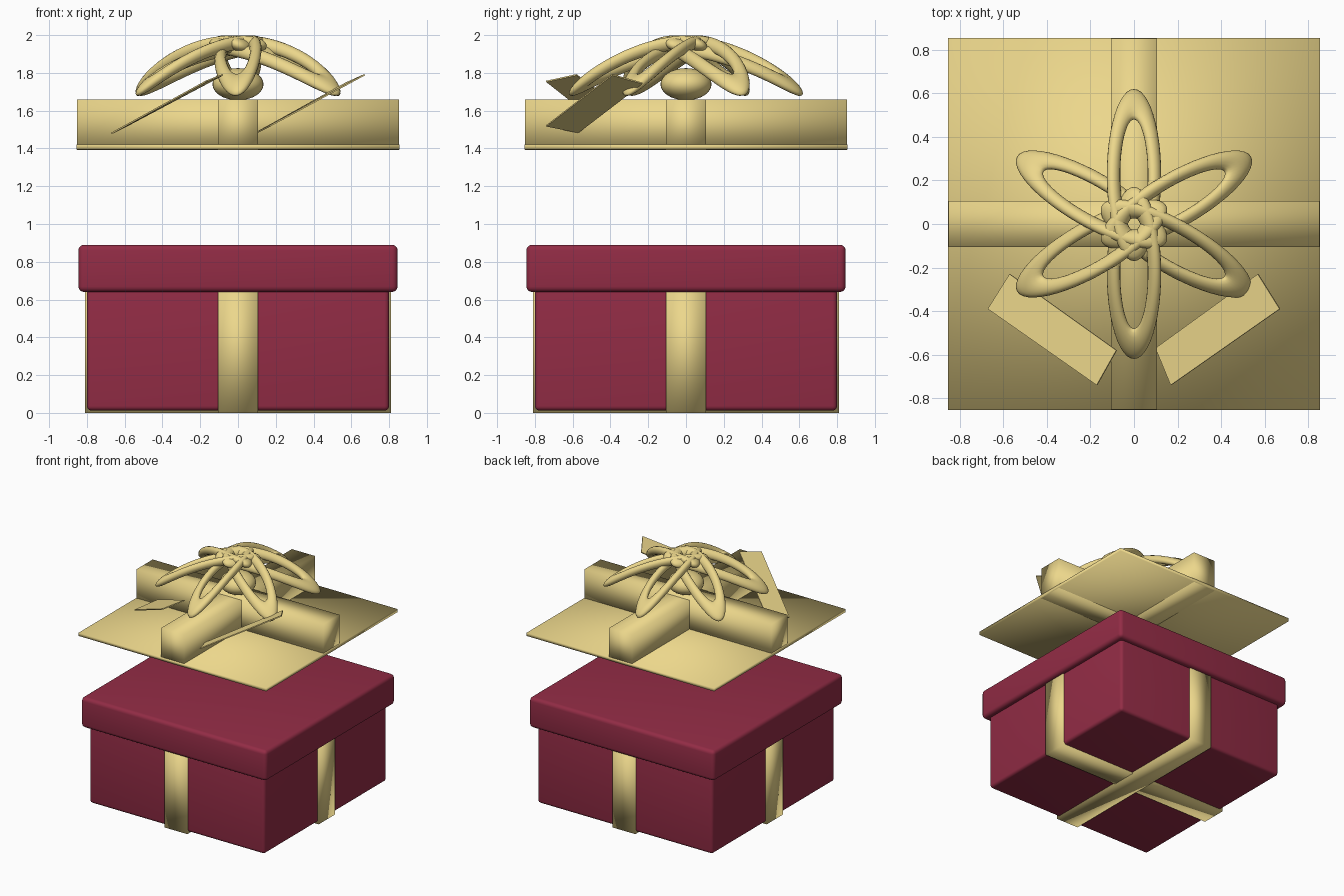
import bpy, bmesh, math
from mathutils import Vector

if "Cube" in bpy.data.objects:
    bpy.data.objects.remove(bpy.data.objects["Cube"])


def material(name, color):
    m = bpy.data.materials.new(name)
    m.diffuse_color = color
    m.use_nodes = True
    m.node_tree.nodes["Principled BSDF"].inputs["Base Color"].default_value = m.diffuse_color
    return m


RED = material("red_card", (0.29, 0.025, 0.06, 1))
GOLD = material("gold_ribbon", (0.84, 0.68, 0.26, 1))


def finish(name, bm, mat, smooth=True):
    bmesh.ops.recalc_face_normals(bm, faces=bm.faces)
    me = bpy.data.meshes.new(name)
    bm.to_mesh(me)
    bm.free()
    me.materials.append(mat)
    me.polygons.foreach_set("use_smooth", [smooth] * len(me.polygons))
    ob = bpy.data.objects.new(name, me)
    bpy.context.collection.objects.link(ob)
    return ob


def box(name, hx, hy, z0, z1, mat, bevel=0):
    bm = bmesh.new()
    bmesh.ops.create_cube(bm, size=1)
    for v in bm.verts:
        v.co = (v.co.x * 2 * hx, v.co.y * 2 * hy, z0 + (v.co.z + 0.5) * (z1 - z0))
    if bevel:
        bmesh.ops.bevel(bm, geom=bm.edges[:], offset=bevel, segments=4,
                        profile=0.5, affect='EDGES')
    return finish(name, bm, mat)


# Gift box and its lid
box("box_body", 0.80, 0.80, 0.012, 0.70, RED, 0.025)
box("box_lid", 0.845, 0.845, 0.64, 0.89, RED, 0.03)

# Ribbon bands around the box
box("box_ribbon_x", 0.81, 0.105, 0.0, 0.68, GOLD)
box("box_ribbon_y", 0.105, 0.81, 0.0, 0.68, GOLD)

# Floating plate with crossed ribbon bars
box("ribbon_plate", 0.855, 0.855, 1.395, 1.422, GOLD)
box("lid_ribbon_x", 0.852, 0.105, 1.392, 1.66, GOLD)
box("lid_ribbon_y", 0.105, 0.852, 1.392, 1.66, GOLD)

# Knot under the bow
bm = bmesh.new()
bmesh.ops.create_uvsphere(bm, u_segments=32, v_segments=16, radius=1)
for v in bm.verts:
    v.co = (v.co.x * 0.135, v.co.y * 0.135, 1.74 + v.co.z * 0.085)
finish("bow_knot", bm, GOLD)


def bow_loop(name, angle, nu=48, nv=16):
    """Stretched ring, arched downwards toward its outer tip."""
    bm = bmesh.new()
    ca, sa = math.cos(angle), math.sin(angle)
    rings = []
    for i in range(nu):
        u = 2 * math.pi * i / nu
        ring = []
        for j in range(nv):
            t = 2 * math.pi * j / nv
            s = 0.225 + math.cos(u) * (0.325 + 0.07 * math.cos(t))
            w = math.sin(u) * (0.094 + 0.031 * math.cos(t))
            z = 1.945 - 0.10 * s - 0.50 * s * s + 0.25 * w + 0.036 * math.sin(t)
            ring.append(bm.verts.new((s * ca - w * sa, s * sa + w * ca, z)))
        rings.append(ring)
    for i in range(nu):
        a, b = rings[i], rings[(i + 1) % nu]
        for j in range(nv):
            k = (j + 1) % nv
            bm.faces.new((a[j], b[j], b[k], a[k]))
    return finish(name, bm, GOLD)


# Six bow loops
for i in range(6):
    bow_loop(f"bow_loop_{i + 1}", math.radians(30 + 60 * i))


def tail(name, corners):
    """Thin ribbon end given by four corners."""
    bm = bmesh.new()
    p = [Vector(c) for c in corners]
    n = (p[1] - p[0]).cross(p[3] - p[0]).normalized() * 0.004
    lo = [bm.verts.new(c - n) for c in p]
    hi = [bm.verts.new(c + n) for c in p]
    bm.faces.new(lo)
    bm.faces.new(hi)
    for i in range(4):
        k = (i + 1) % 4
        bm.faces.new((lo[i], lo[k], hi[k], hi[i]))
    return finish(name, bm, GOLD, False)


# Two ribbon tails
tail("tail_right", [(0.17, -0.74, 1.52), (0.10, -0.57, 1.485),
                    (0.57, -0.23, 1.745), (0.67, -0.39, 1.79)])
tail("tail_left", [(-0.67, -0.39, 1.48), (-0.57, -0.23, 1.53),
                   (-0.08, -0.58, 1.79), (-0.17, -0.74, 1.755)])
